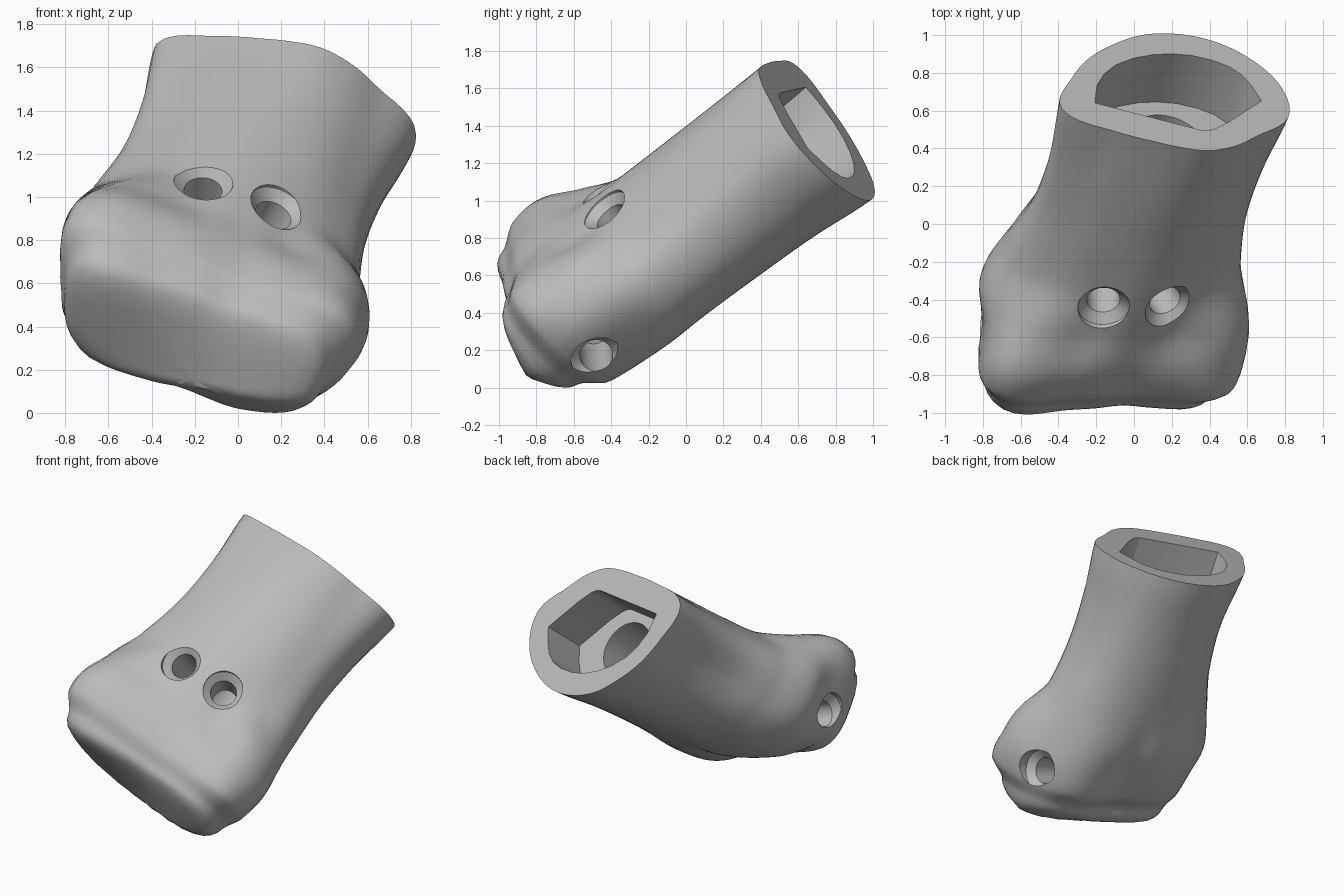
import bpy, bmesh, math
from mathutils import Vector, Matrix
from mathutils.bvhtree import BVHTree

cube = bpy.data.objects.get("Cube")
if cube:
    bpy.data.objects.remove(cube, do_unlink=True)

# Tilted shaft frame: across, back-and-down, along the shaft
ACROSS = Vector((0.974, -0.172, -0.1475))
BACK = Vector((0, 0.65, -0.76))
ALONG = Vector((0.227, 0.74, 0.633))
CENTRE = (-0.1, -0.65)
TOP = 1.434
STEPS_ROUND, STEPS_ALONG = 5, 6

bone_material = bpy.data.materials.new("light_grey")
bone_material.use_nodes = True
GREY = (0.5, 0.5, 0.5, 1)
bone_material.diffuse_color = GREY
bone_material.node_tree.nodes["Principled BSDF"].inputs["Base Color"].default_value = GREY


def place(across, back, along):
    return ACROSS * across + BACK * back + ALONG * along


def catmull(a, b, c, d, t):
    return b + 0.5 * t * (c - a + t * (2 * a - 5 * b + 4 * c - d + t * (3 * (b - c) + d - a)))


def new_object(name, bm):
    bmesh.ops.recalc_face_normals(bm, faces=bm.faces)
    mesh = bpy.data.meshes.new(name)
    bm.to_mesh(mesh)
    bm.free()
    mesh.materials.append(bone_material)
    obj = bpy.data.objects.new(name, mesh)
    bpy.context.collection.objects.link(obj)
    return obj


def loft(name, rings):
    """Skin a list of closed rings of points and cap both ends."""
    bm = bmesh.new()
    loops = [[bm.verts.new(p) for p in ring] for ring in rings]
    for low, high in zip(loops, loops[1:]):
        for i in range(len(low)):
            j = (i + 1) % len(low)
            bm.faces.new((low[i], low[j], high[j], high[i]))
    bm.faces.new(loops[0])
    bm.faces.new(loops[-1])
    return new_object(name, bm)


def cut(target, cutter):
    cutter.hide_render = True
    mod = target.modifiers.new("cut", "BOOLEAN")
    mod.operation = "DIFFERENCE"
    mod.solver = "EXACT"
    mod.object = cutter
    bpy.context.view_layer.objects.active = target
    bpy.ops.object.modifier_apply(modifier=mod.name)
    bpy.data.objects.remove(cutter, do_unlink=True)


# Cross-sections: height along the shaft, then radii in hundredths round the centre
EDGE = -0.4
SECTIONS = {
    EDGE: (62, 53, 36, 23, 17, 16, 19, 33, 58, 69, 76, 52, 42, 39, 47, 62),
    -0.28: (70, 59, 48, 35, 27, 27, 33, 46, 65, 74, 86, 60, 48, 45, 54, 73),
    -0.1: (73, 61, 52, 40, 32, 35, 42, 54, 69, 76, 86, 62, 49, 46, 54, 71),
    0.1: (69, 60, 53, 44, 38, 41, 47, 58, 73, 80, 75, 53, 46, 43, 46, 65),
    0.35: (59, 58, 52, 45, 41, 42, 46, 55, 66, 73, 60, 48, 44, 42, 43, 50),
    0.7: (54, 55, 52, 47, 44, 44, 46, 50, 56, 66, 55, 46, 42, 41, 43, 47),
    1.05: (55, 56, 54, 50, 47, 46, 46, 48, 53, 65, 53, 44, 41, 41, 43, 47),
    TOP: (60, 61, 58, 55, 52, 50, 49, 52, 58, 68, 51, 42, 40, 42, 44, 48),
}


def smooth_round(radii):
    n = len(radii)
    return [catmull(*(radii[(i + k) % n] / 100 for k in (-1, 0, 1, 2)), s / STEPS_ROUND)
            for i in range(n) for s in range(STEPS_ROUND)]


def section_points(radii, scale=1.0):
    n = len(radii)
    return [(CENTRE[0] + scale * r * math.cos(math.tau * i / n),
             CENTRE[1] + scale * r * math.sin(math.tau * i / n)) for i, r in enumerate(radii)]


def joint_height(across, back):
    """Joint face: deepest along a crosswise ridge, rising to front and back."""
    side = max(0, min(1, (0.1 - across) / 0.6))
    behind = back + 0.6
    height = -0.565 + 0.05 * side + max(0.28 * (side - 1) * behind, 0.5 * behind)
    return min(height, EDGE - 0.03)


# Bone body: rounded joint face first, then the flared end and the shaft
heights = list(SECTIONS)
rows = [smooth_round(SECTIONS[h]) for h in heights]
rings = [[place(a, b, EDGE + depth * (joint_height(a, b) - EDGE))
          for a, b in section_points(rows[0], scale)]
         for scale, depth in ((0.04, 1), (0.2, 1), (0.4, 1), (0.6, 0.99), (0.76, 0.93),
                              (0.87, 0.8), (0.94, 0.6), (0.98, 0.32))]
last = len(rows) - 1
for k in range(last):
    picks = [max(0, min(last, k + d)) for d in (-1, 0, 1, 2)]
    for s in range(STEPS_ALONG):
        t = s / STEPS_ALONG
        radii = [catmull(*values, t) for values in zip(*(rows[p] for p in picks))]
        height = heights[k] + t * (heights[k + 1] - heights[k])
        rings.append([place(a, b, height) for a, b in section_points(radii)])
rings.append([place(a, b, TOP) for a, b in section_points(rows[last])])
bone = loft("bone_body", rings)

# Find hole seats on the uncut surface
surface = BVHTree.FromPolygons([v.co.copy() for v in bone.data.vertices],
                               [tuple(p.vertices) for p in bone.data.polygons])


def turned_cutter(name, start, direction, profile, sides=48):
    """Solid of revolution about an axis; profile is (depth, radius) pairs."""
    direction = Vector(direction).normalized()
    side = direction.orthogonal().normalized()
    other = direction.cross(side)
    angles = [math.tau * i / sides for i in range(sides)]
    return loft(name, [[start + direction * depth + radius * (side * math.cos(a) + other * math.sin(a))
                        for a in angles] for depth, radius in profile])


def screw_hole(name, aim, direction, depth):
    """Countersunk round hole seated where the axis meets the surface."""
    direction = Vector(direction).normalized()
    hit = surface.ray_cast(Vector(aim) - direction, direction)[0] or Vector(aim)
    return turned_cutter(name, hit, direction,
                         [(-0.2, 0.137), (0.005, 0.137), (0.05, 0.088), (depth, 0.088)])


cutters = [
    screw_hole("front_right_hole", (-0.165, -0.445, 1.06), (-0.04, 0.68, -0.72), 0.5),
    screw_hole("front_left_hole", (0.175, -0.44, 0.94), (-0.38, 0.6, -0.68), 0.5),
    screw_hole("outer_cross_hole", (0.44, -0.49, 0.15), (-1.23, -0.04, 0.42), 0.5),
    screw_hole("inner_cross_hole", (-0.8, -0.53, 0.58), (1.23, 0.04, -0.42), 0.8),
]

# D-shaped pocket in the cut end, with a round bore in its floor
POCKET = ((-0.55, -0.81), (-0.54, -0.667), (-0.5, -0.56), (-0.437, -0.47), (-0.34, -0.39),
          (-0.23, -0.332), (-0.13, -0.3), (-0.026, -0.285), (0.09, -0.295), (0.18, -0.323),
          (0.25, -0.375), (0.3, -0.445), (0.354, -0.554), (0.18, -0.77), (0.097, -0.853),
          (0.06, -0.875), (0.025, -0.88))
cutters.append(loft("pocket", [[place(a, b, h) for a, b in POCKET] for h in (1.09, 1.6)]))
cutters.append(turned_cutter("marrow_bore", place(-0.08, -0.6, 1.2), -ALONG, [(0, 0.2), (1.05, 0.2)]))

for cutter in cutters:
    cut(bone, cutter)

# Settle on the ground, centred
points = [v.co for v in bone.data.vertices]
low = Vector([min(p[i] for p in points) for i in range(3)])
high = Vector([max(p[i] for p in points) for i in range(3)])
middle = (low + high) / 2
bone.data.transform(Matrix.Translation((-middle.x, -middle.y, -low.z)))

# Smooth skin with crisp cut edges
bpy.ops.object.select_all(action="DESELECT")
bone.select_set(True)
bpy.context.view_layer.objects.active = bone
bpy.ops.object.shade_smooth_by_angle(angle=math.radians(32))
